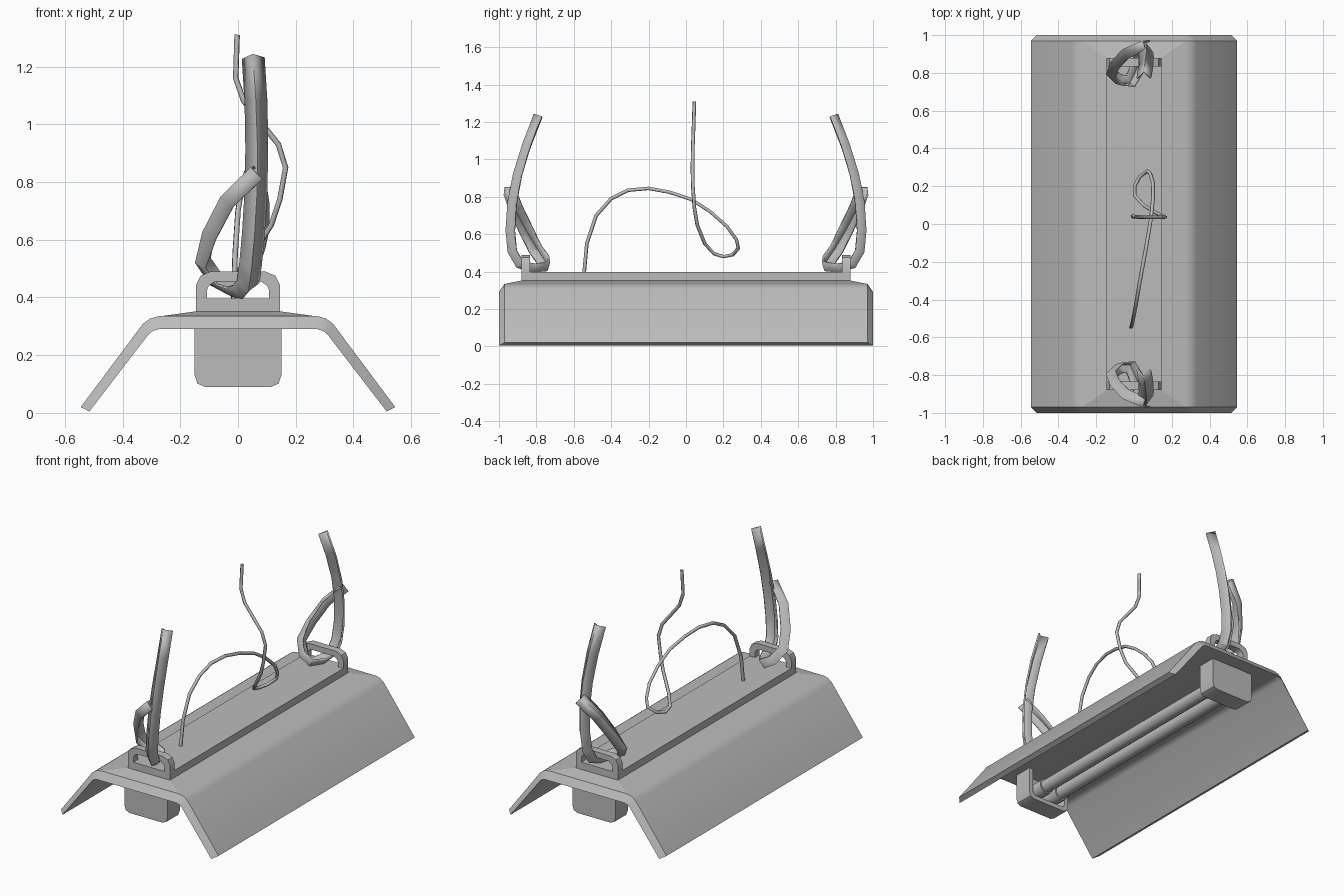
import bpy, bmesh, math
from mathutils import Vector

if "Cube" in bpy.data.objects:
    bpy.data.objects.remove(bpy.data.objects["Cube"], do_unlink=True)

grey = bpy.data.materials.new("plain grey")
grey.use_nodes = True
grey.diffuse_color = (0.5, 0.5, 0.5, 1)
grey.node_tree.nodes["Principled BSDF"].inputs["Base Color"].default_value = (0.5, 0.5, 0.5, 1)


def finish(name, bm, smooth=True):
    bmesh.ops.recalc_face_normals(bm, faces=bm.faces)
    mesh = bpy.data.meshes.new(name)
    bm.to_mesh(mesh)
    bm.free()
    mesh.materials.append(grey)
    obj = bpy.data.objects.new(name, mesh)
    bpy.context.collection.objects.link(obj)
    if smooth:
        bpy.ops.object.select_all(action='DESELECT')
        obj.select_set(True)
        bpy.context.view_layer.objects.active = obj
        bpy.ops.object.shade_smooth_by_angle(angle=math.radians(35))
    return obj


def mirrored(half):
    return half + [(-x, z) for x, z in reversed(half)]


def shell(name, outer, inner, y0, y1, flare=0.0):
    """Band between two matching half profiles, mirrored in x and run along y."""
    bm = bmesh.new()
    rings = []
    for (ox, oz), (ix, iz) in zip(mirrored(outer), mirrored(inner)):
        rings.append([bm.verts.new(c) for c in
                      ((ox, y0, oz), (ox, y1, oz), (ix, y1 + flare, iz), (ix, y0 - flare, iz))])
    for a, b in zip(rings, rings[1:]):
        for k in range(4):
            bm.faces.new((a[k], a[(k + 1) % 4], b[(k + 1) % 4], b[k]))
    bm.faces.new(rings[0])
    bm.faces.new(rings[-1][::-1])
    return finish(name, bm)


def slab(name, bottom, top):
    """Block between two rectangles given as half width, half length, height."""
    bm = bmesh.new()
    low, high = [[bm.verts.new((sx * w, sy * l, z)) for sx, sy in
                  ((-1, -1), (1, -1), (1, 1), (-1, 1))] for w, l, z in (bottom, top)]
    bm.faces.new(low[::-1])
    bm.faces.new(high)
    for k in range(4):
        j = (k + 1) % 4
        bm.faces.new((low[k], low[j], high[j], high[k]))
    return finish(name, bm, False)


def rod(name, x, z, radius, y0, y1):
    bm = bmesh.new()
    bmesh.ops.create_cone(bm, cap_ends=True, segments=16, radius1=radius,
                          radius2=radius, depth=y1 - y0)
    for v in bm.verts:
        v.co = Vector((x + v.co.x, (y0 + y1) / 2 + v.co.z, z + v.co.y))
    return finish(name, bm)


# Bent reflector with bevelled ends and a low crown
shell("reflector_shade",
      [(.545, .02), (.33, .308), (.305, .327), (.275, .335)],
      [(.515, .005), (.31, .272), (.295, .284), (.275, .29)], -.97, .97, .03)
slab("shade_crown", (.275, .97, .334), (.145, .88, .352))
slab("top_plate", (.145, .88, .34), (.145, .88, .397))

# Lamp tubes
for side, x in (("left", .058), ("right", -.058)):
    rod(side + "_tube", x, .175, .04, -.86, .86)

# Parts repeated at both ends
cup = [(.15, .292), (.15, .13), (.141, .102), (.115, .09)]
for end, s in (("front", -1), ("back", 1)):
    def span(a, b):
        return sorted((s * a, s * b))

    shell(end + "_end_housing", cup,
          [(.122, .292), (.122, .14), (.117, .125), (.105, .118)], *span(.79, .9))
    shell(end + "_housing_wall", cup, [(x * .99, .292) for x, z in cup], *span(.88, .91))
    for side, x in (("left", .058), ("right", -.058)):
        rod(end + "_" + side + "_socket", x, .175, .049, *span(.74, .89))

    # Strap bracket
    shell(end + "_bracket",
          [(.145, .39), (.145, .445), (.13, .475), (.095, .49)],
          [(.108, .39), (.108, .425), (.1, .442), (.08, .455)], *span(.835, .88))

    # Folded strap: centre point, then the direction its ridge faces
    path = [((.052, -.79, 1.235), (0, -1, -.3)), ((.062, -.85, 1.08), (0, -1, -.2)),
            ((.066, -.90, .92), (.05, -1, -.2)), ((.064, -.93, .77), (.1, -1, 0)),
            ((.055, -.94, .62), (.1, -1, 0)), ((.045, -.93, .51), (.1, -1, -.3)),
            ((.035, -.89, .44), (0, -.6, -1)), ((.015, -.82, .42), (0, 0, -1)),
            ((-.02, -.75, .425), (-.2, .5, -1)), ((-.08, -.755, .455), (-.7, .6, -.6)),
            ((-.125, -.80, .52), (-1, .3, 0)), ((-.10, -.855, .62), (-1, -.2, .3)),
            ((-.04, -.915, .74), (-.9, -.5, .5)), ((.06, -.955, .84), (-.6, -.7, .6))]
    points = [Vector(p) for p, n in path]
    bm = bmesh.new()
    rows = []
    for i, (p, n) in enumerate(path):
        t = (points[min(i + 1, len(path) - 1)] - points[max(i - 1, 0)]).normalized()
        n = Vector(n)
        n = (n - t * n.dot(t)).normalized()
        w = n.cross(t) * .036
        row = []
        for off in (-w - n * .02, n * .02, w - n * .02):
            c = points[i] + off
            row.append(bm.verts.new((c.x, -s * c.y, max(c.z, .4))))
        rows.append(row)
    for a, b in zip(rows, rows[1:]):
        for k in range(2):
            bm.faces.new((a[k], a[k + 1], b[k + 1], b[k]))
    strap = finish(end + "_strap", bm)
    mod = strap.modifiers.new("thickness", 'SOLIDIFY')
    mod.thickness = .01
    mod.offset = 0

# Power cable
cable_path = [(-.015, -.545, .39), (-.01, -.53, .55), (.0, -.48, .70), (.015, -.40, .79),
              (.03, -.31, .835), (.05, -.2, .845), (.07, -.09, .825), (.09, .03, .785),
              (.1, .13, .72), (.1, .22, .64), (.085, .27, .57), (.07, .28, .525),
              (.03, .25, .49), (.003, .2, .48), (.005, .15, .495), (.05, .1, .55),
              (.115, .06, .65), (.145, .045, .74), (.165, .037, .85), (.14, .035, .93),
              (.1, .035, .98), (.02, .037, 1.08), (-.008, .04, 1.16), (-.003, .045, 1.31)]
curve = bpy.data.curves.new("power_cable", 'CURVE')
curve.dimensions = '3D'
curve.bevel_depth = .01
curve.bevel_resolution = 1
curve.use_fill_caps = True
spline = curve.splines.new('POLY')
spline.points.add(len(cable_path) - 1)
for point, co in zip(spline.points, cable_path):
    point.co = (*co, 1)
curve.materials.append(grey)
bpy.context.collection.objects.link(bpy.data.objects.new("power_cable", curve))
